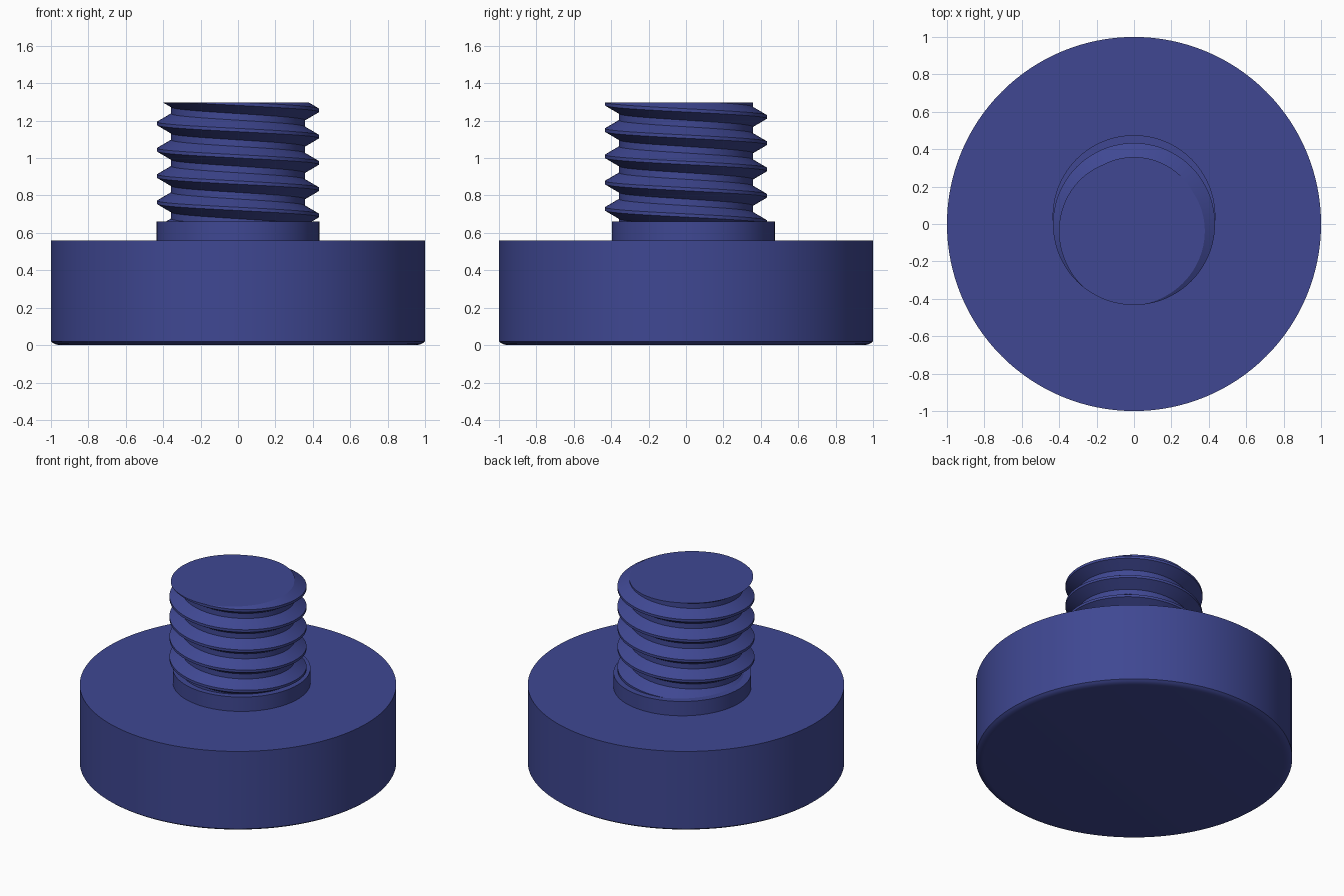
import bpy, bmesh
from math import sin, cos, tau, pi, radians
from mathutils import Matrix

if "Cube" in bpy.data.objects:
    bpy.data.objects.remove(bpy.data.objects["Cube"])

SEG = 128
blue = bpy.data.materials.new("blue")
blue.diffuse_color = (0.05, 0.064, 0.29, 1)
blue.use_nodes = True
blue.node_tree.nodes["Principled BSDF"].inputs["Base Color"].default_value = blue.diffuse_color


def finish(bm, name, location=(0, 0, 0)):
    bmesh.ops.recalc_face_normals(bm, faces=bm.faces)
    mesh = bpy.data.meshes.new(name)
    bm.to_mesh(mesh)
    bm.free()
    ob = bpy.data.objects.new(name, mesh)
    ob.location = location
    mesh.materials.append(blue)
    bpy.context.collection.objects.link(ob)
    bpy.ops.object.select_all(action='DESELECT')
    ob.select_set(True)
    bpy.context.view_layer.objects.active = ob
    bpy.ops.object.shade_smooth_by_angle(angle=radians(25))
    return ob


def lathe(name, profile, location=(0, 0, 0)):
    """Closed solid of revolution from (radius, z) points, bottom to top."""
    bm = bmesh.new()
    rings = [[bm.verts.new((r * cos(tau * i / SEG), r * sin(tau * i / SEG), z))
              for i in range(SEG)] for r, z in profile]
    for a, b in zip(rings, rings[1:]):
        for i in range(SEG):
            j = (i + 1) % SEG
            bm.faces.new((a[i], a[j], b[j], b[i]))
    bm.faces.new(rings[0])
    bm.faces.new(rings[-1])
    return finish(bm, name, location)


def thread(name, crest_r, root_r, pitch, z_ref, z_min, z_max):
    """Left-handed screw; z_ref is the height of one crest at -x."""
    profile = [(root_r, -0.375), (crest_r, -0.0625), (crest_r, 0.0625),
               (root_r, 0.375), (root_r, 0.625)]
    bm = bmesh.new()
    previous = None
    for i in range(-3 * SEG, 7 * SEG + 1):
        t = tau * i / SEG
        z0 = z_ref - pitch * i / SEG
        row = [bm.verts.new((r * cos(pi + t), r * sin(pi + t), z0 + k * pitch))
               for r, k in profile]
        if previous:
            for a in range(4):
                bm.faces.new((previous[a], row[a], row[a + 1], previous[a + 1]))
        previous = row
    bmesh.ops.remove_doubles(bm, verts=bm.verts, dist=1e-4)
    # trim both ends flat and cap them
    for z, up in ((z_min, -1), (z_max, 1)):
        cut = bmesh.ops.bisect_plane(
            bm, geom=bm.verts[:] + bm.edges[:] + bm.faces[:], dist=1e-6,
            plane_co=(0, 0, z), plane_no=(0, 0, up), clear_outer=True)
        edges = [e for e in cut["geom_cut"] if isinstance(e, bmesh.types.BMEdge)]
        bmesh.ops.edgeloop_fill(bm, edges=edges)
    return finish(bm, name)


# Wide round foot with softened lower rim
lathe("foot", [(0.95, 0), (0.965, 0.002), (0.98, 0.006), (0.99, 0.012),
               (1, 0.02), (1, 0.56)])
# Slightly offset collar below the thread
lathe("collar", [(0.435, 0.54), (0.435, 0.66)], (0, 0.04, 0))
# Threaded stud
thread("threaded_stud", 0.433, 0.358, 0.1405, 1.185, 0.655, 1.297)
